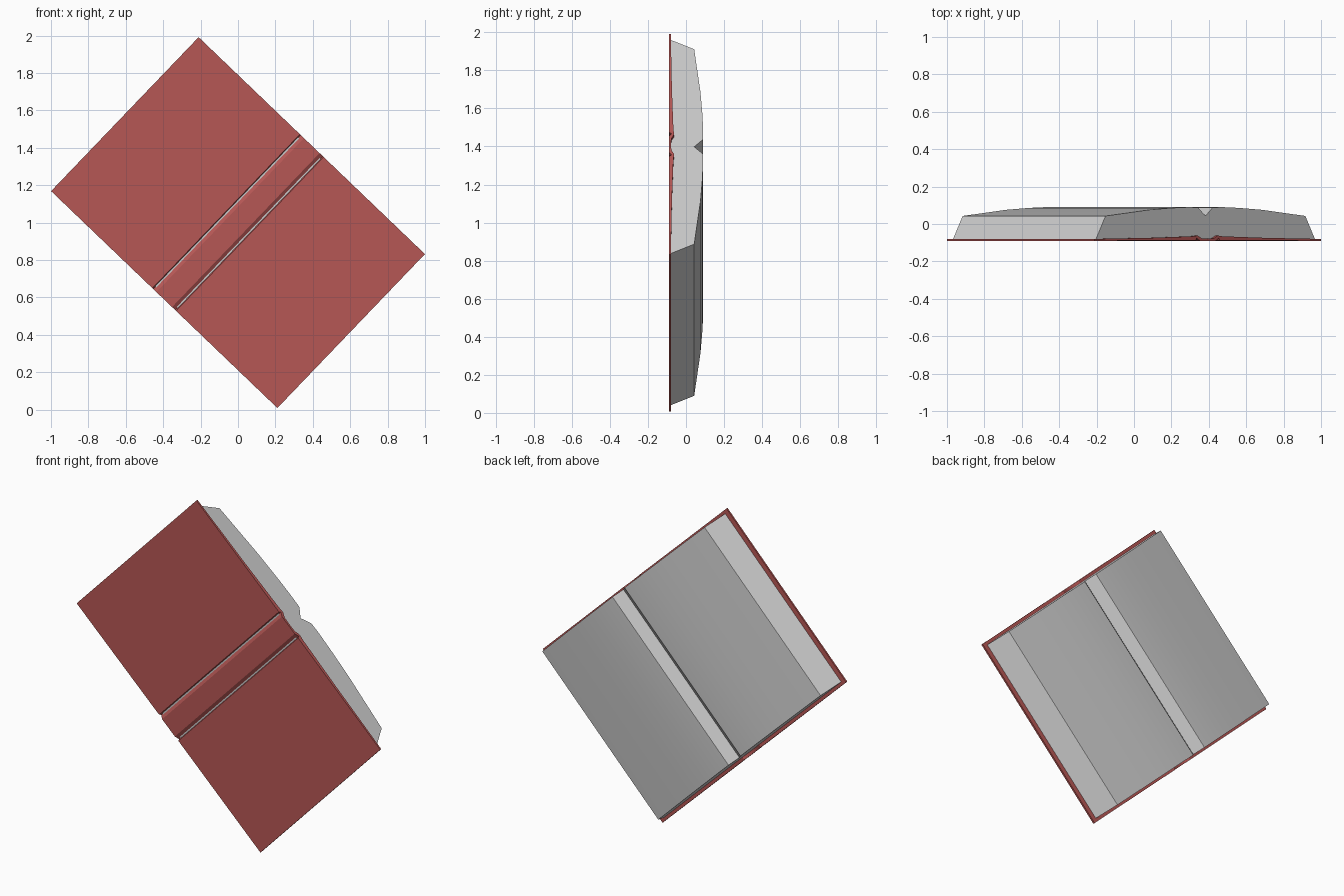
import bpy, bmesh
from mathutils import Matrix, Vector

if "Cube" in bpy.data.objects:
    bpy.data.objects.remove(bpy.data.objects["Cube"])

# Book frame: across = page width direction, along = spine direction
ACROSS = Vector((0.722, 0, -0.692))
ALONG = Vector((0.692, 0, 0.722))
CENTRE = Vector((0, 0, 1))


def material(name, colour):
    m = bpy.data.materials.new(name)
    m.diffuse_color = (*colour, 1)
    m.use_nodes = True
    m.node_tree.nodes["Principled BSDF"].inputs["Base Color"].default_value = m.diffuse_color
    return m


def extrude(name, outline, half, mat):
    """Extrude an (across, depth) outline along the spine."""
    bm = bmesh.new()
    ends = [[bm.verts.new(CENTRE + ACROSS * a + Vector((0, d, 0)) + ALONG * s)
             for a, d in outline] for s in (-half, half)]
    n = len(outline)
    for i in range(n):
        j = (i + 1) % n
        bm.faces.new((ends[0][i], ends[0][j], ends[1][j], ends[1][i]))
    bm.faces.new(ends[0][::-1])
    bm.faces.new(ends[1])
    bmesh.ops.recalc_face_normals(bm, faces=bm.faces)
    me = bpy.data.meshes.new(name)
    bm.to_mesh(me)
    bm.free()
    me.materials.append(mat)
    ob = bpy.data.objects.new(name, me)
    bpy.context.collection.objects.link(ob)
    bpy.ops.object.select_all(action='DESELECT')
    ob.select_set(True)
    bpy.context.view_layer.objects.active = ob
    bpy.ops.object.shade_smooth_by_angle(angle=0.52)
    return ob


def mirrored(half):
    """Left half mirrored from a right half; points on the centre kept once."""
    return [(-a, d) for a, d in reversed(half) if a > 0] + half


red = material("cover red", (0.47, 0.095, 0.09))
grey = material("page grey", (0.60, 0.60, 0.60))

# Cover: flat outside with two spine creases, swelling inside at the spine
outer = mirrored([(0, -0.09), (0.058, -0.09), (0.082, -0.075),
                  (0.088, -0.088), (0.838, -0.09)])
inner = mirrored([(0, -0.079), (0.045, -0.077), (0.075, -0.062),
                  (0.11, -0.066), (0.42, -0.074), (0.838, -0.08)])
extrude("cover", outer + inner[::-1], 0.570, red)

# Pages: arched blocks meeting in a gutter
top = mirrored([(0, 0.043), (0.055, 0.089), (0.13, 0.090), (0.25, 0.086),
                (0.415, 0.076), (0.74, 0.043), (0.81, -0.079)])
extrude("pages", top, 0.552, grey)
